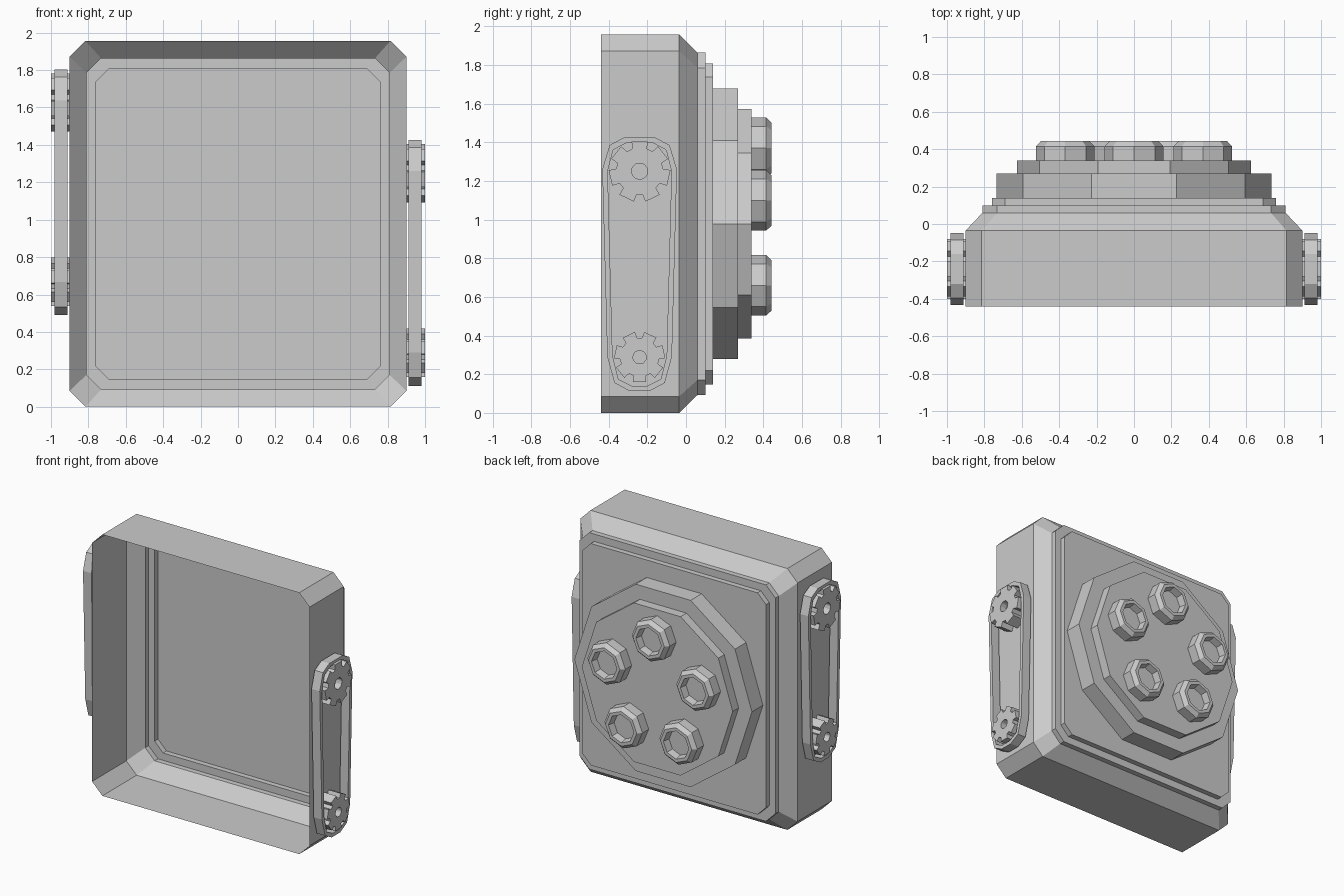
import bpy, bmesh
from math import sin, cos, tau, pi

if "Cube" in bpy.data.objects:
    bpy.data.objects.remove(bpy.data.objects["Cube"])


def loft(name, rings, cap_first=False, cap_last=False, closed=False):
    """Skin a sequence of equal-length point loops into one flat-faced mesh."""
    bm = bmesh.new()
    loops = [[bm.verts.new(p) for p in ring] for ring in rings]
    pairs = list(zip(loops, loops[1:]))
    if closed:
        pairs.append((loops[-1], loops[0]))
    for a, b in pairs:
        n = len(a)
        for i in range(n):
            j = (i + 1) % n
            bm.faces.new((a[i], a[j], b[j], b[i]))
    if cap_first:
        bm.faces.new(loops[0])
    if cap_last:
        bm.faces.new(loops[-1])
    bmesh.ops.recalc_face_normals(bm, faces=bm.faces)
    me = bpy.data.meshes.new(name)
    bm.to_mesh(me)
    bm.free()
    ob = bpy.data.objects.new(name, me)
    bpy.context.collection.objects.link(ob)
    return ob


MID = 0.978  # height of the body centre


def panel(hx, hz, c, y):
    """Rectangle with cut corners, lying across y."""
    q = [(hx, hz - c), (hx - c, hz), (c - hx, hz), (-hx, hz - c),
         (-hx, c - hz), (c - hx, -hz), (hx - c, -hz), (hx, c - hz)]
    return [(x, y, MID + z) for x, z in q]


def ngon(n, r, y, cx=0, cz=MID):
    return [(cx + r * cos(tau * i / n), y, cz + r * sin(tau * i / n)) for i in range(n)]


# Open-fronted housing: walls, sloped shoulder and two shallow steps
loft("housing", [panel(0.90, 0.978, 0.085, -0.44),
                 panel(0.90, 0.978, 0.085, -0.035),
                 panel(0.81, 0.885, 0.078, 0.06),
                 panel(0.81, 0.885, 0.078, 0.10),
                 panel(0.76, 0.83, 0.07, 0.10),
                 panel(0.76, 0.83, 0.07, 0.14)], cap_last=True)

# Two-tier ten-sided boss on the back
loft("back_boss", [ngon(10, 0.735, 0.14), ngon(10, 0.735, 0.27),
                   ngon(10, 0.625, 0.27), ngon(10, 0.625, 0.34)], cap_last=True)

# Ring of five recessed eight-sided studs
for k in range(5):
    a = pi / 2 + tau * k / 5
    x, z = 0.387 * cos(a), MID + 0.393 * sin(a)
    loft(f"stud_{k + 1}", [ngon(8, r, y, x, z) for r, y in
                           ((0.157, 0.34), (0.157, 0.415), (0.13, 0.443),
                            (0.105, 0.443), (0.095, 0.39))], cap_last=True)

# Side drives: tapered belt around two toothed wheels, left one set higher
BELT_Y = -0.24
OUTER = [(0.08, 1.425), (0.155, 1.385), (0.193, 1.26), (0.167, 0.29), (0.13, 0.155), (0.05, 0.112)]
INNER = [(0.065, 1.398), (0.137, 1.36), (0.165, 1.25), (0.14, 0.295), (0.11, 0.175), (0.04, 0.14)]


def belt_ring(half, x, dz):
    full = half + [(-y, z) for y, z in reversed(half)]
    return [(x, BELT_Y + y, z + dz) for y, z in full]


def wheel_ring(r_tip, r_root, x, cz, flip):
    """Seven-tooth outline; equal radii give a plain circle."""
    pts = []
    for t in range(7):
        for off, r in ((-0.29, r_tip), (0.29, r_tip), (0.36, r_root), (0.64, r_root)):
            a = tau * (t + off) / 7
            pts.append((x, BELT_Y + r * sin(a), cz + flip * r * cos(a)))
    return pts


for side, s, dz in (("right", 1, 0.0), ("left", -1, 0.378)):
    loft(f"{side}_belt", [belt_ring(OUTER, s * 0.912, dz), belt_ring(OUTER, s * 0.98, dz),
                          belt_ring(INNER, s * 0.98, dz), belt_ring(INNER, s * 0.912, dz)],
         closed=True)
    for label, cz, r, flip in (("upper", 1.25, 0.16, 1), ("lower", 0.288, 0.133, -1)):
        z = cz + dz
        hub = r * 0.26
        loft(f"{side}_{label}_wheel", [wheel_ring(r, r * 0.76, s * 0.90, z, flip),
                                       wheel_ring(r, r * 0.76, s * 1.0, z, flip),
                                       wheel_ring(hub, hub, s * 1.0, z, flip),
                                       wheel_ring(hub, hub, s * 0.95, z, flip)],
             cap_first=True, cap_last=True)
